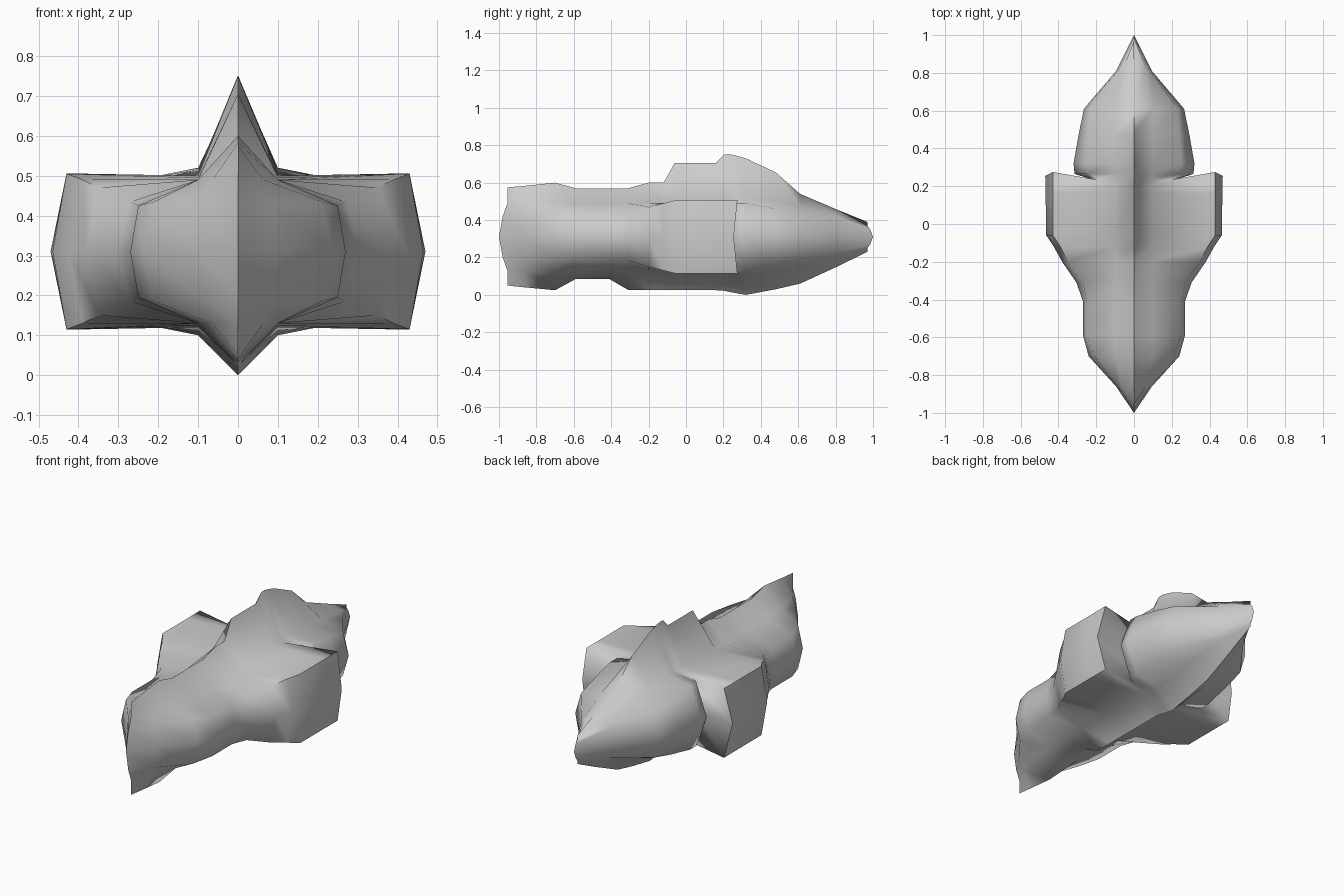
import bpy, bmesh, math

MID = 0.31  # height of the widest line

# Hull stations, front to back:
# y, ridge z, keel z, shoulder half height, corner x, corner half height, side x, (corner dy, side dy)
STATIONS = [
    (-0.955, 0.575, 0.05, 0.18, 0.0, 0.11, 0.0, -0.025, -0.045),
    (-0.86, 0.583, 0.04, 0.18, 0.085, 0.12, 0.095),
    (-0.70, 0.60, 0.025, 0.18, 0.21, 0.125, 0.24),
    (-0.59, 0.57, 0.085, 0.18, 0.25, 0.115, 0.27),
    (-0.41, 0.57, 0.085, 0.18, 0.25, 0.115, 0.27),
    (-0.31, 0.57, 0.027, 0.18, 0.27, 0.125, 0.305),
    (-0.20, 0.60, 0.025, 0.18, 0.35, 0.16, 0.38),
    (-0.12, 0.60, 0.025, 0.18, 0.39, 0.18, 0.425),
    (-0.06, 0.705, 0.025, 0.185, 0.43, 0.195, 0.465),
    (0.16, 0.705, 0.025, 0.19, 0.43, 0.195, 0.468),
    (0.205, 0.75, 0.022, 0.19, 0.43, 0.196, 0.47, 0.07, 0.05),
    (0.235, 0.752, 0.015, 0.20, 0.20, 0.18, 0.22),
    (0.265, 0.745, 0.01, 0.205, 0.25, 0.18, 0.315),
    (0.32, 0.73, 0.0, 0.21, 0.25, 0.18, 0.32),
    (0.48, 0.655, 0.03, 0.19, 0.24, 0.15, 0.292),
    (0.61, 0.54, 0.06, 0.16, 0.23, 0.12, 0.265),
    (0.81, 0.455, 0.152, 0.11, 0.085, 0.085, 0.095),
    (0.97, 0.39, 0.23, 0.06, 0.0, 0.04, 0.0, 0.015, 0.03),
]


def ring(y, top, keel, hs, xc, hc, xm, dyc=0, dym=0):
    xs = min(0.1, xc * 0.75)
    right = [(0, y, top), (xs, y, MID + hs), (xc, y + dyc, MID + hc),
             (xm, y + dym, MID), (xc, y + dyc, MID - hc),
             (xs, y, MID - hs), (0, y, keel)]
    left = [(-x, yy, z) for x, yy, z in right[-2:0:-1]]
    return right + left


# Loft the hull through all stations
bm = bmesh.new()
loops = [[bm.verts.new(p) for p in ring(*s)] for s in STATIONS]
for a, b in zip(loops, loops[1:]):
    n = len(a)
    for i in range(n):
        j = (i + 1) % n
        bm.faces.new((a[i], a[j], b[j], b[i]))
# Collapsed end rings become the upright bow and stern edges
bmesh.ops.remove_doubles(bm, verts=bm.verts, dist=0.0005)
bmesh.ops.recalc_face_normals(bm, faces=bm.faces)
mesh = bpy.data.meshes.new("finned_hull")
bm.to_mesh(mesh)
bm.free()
hull = bpy.data.objects.new("finned_hull", mesh)
bpy.context.collection.objects.link(hull)

# Smooth skin with crisp steps
bpy.context.view_layer.objects.active = hull
hull.select_set(True)
bpy.ops.object.shade_smooth_by_angle(angle=math.radians(75))
